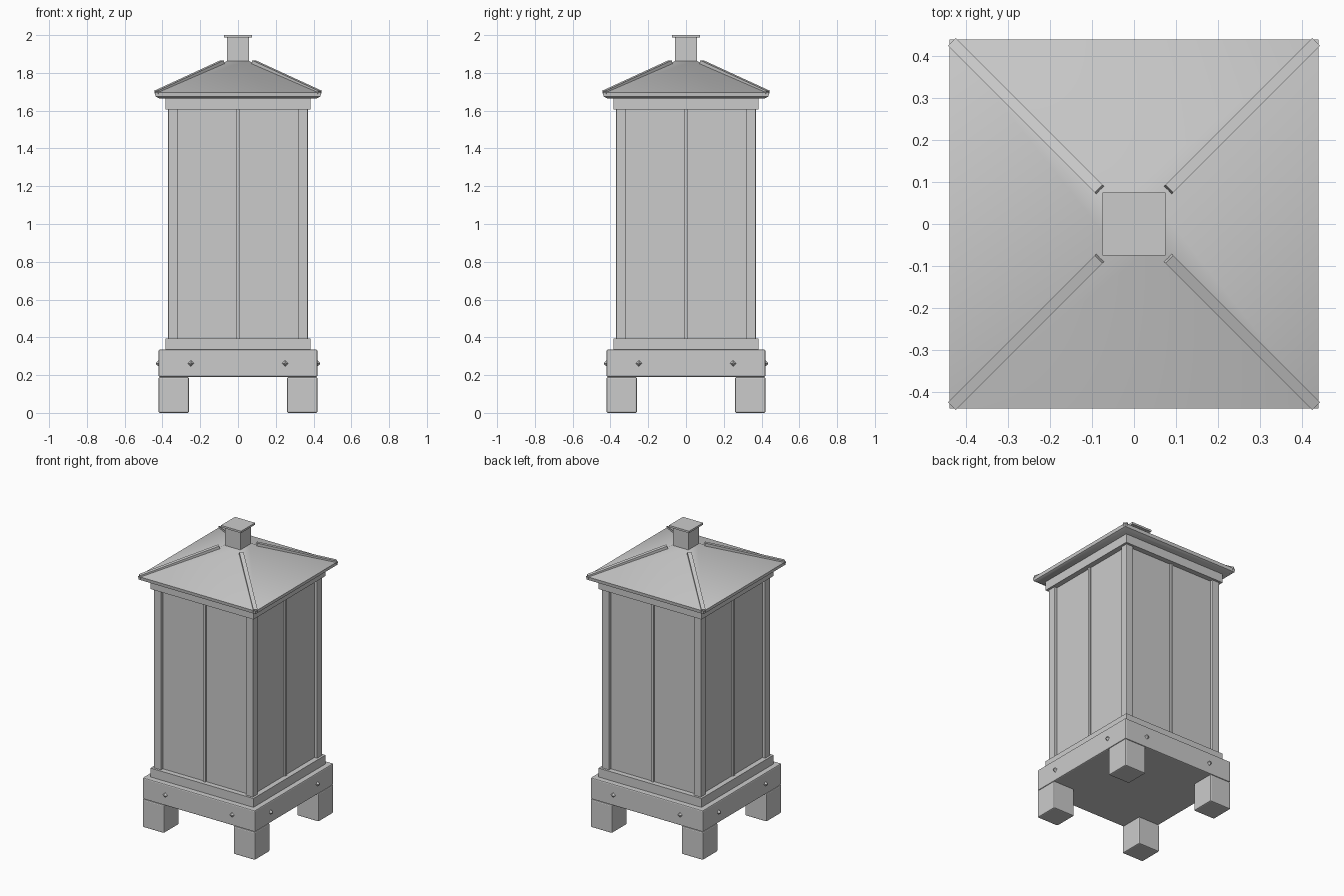
import bpy, bmesh, math
from mathutils import Vector, Matrix

if "Cube" in bpy.data.objects:
    bpy.data.objects.remove(bpy.data.objects["Cube"])


def finish(name, bm, bevel=0.0):
    bmesh.ops.recalc_face_normals(bm, faces=bm.faces[:])
    me = bpy.data.meshes.new(name)
    bm.to_mesh(me)
    bm.free()
    ob = bpy.data.objects.new(name, me)
    bpy.context.collection.objects.link(ob)
    if bevel:
        m = ob.modifiers.new("Bevel", 'BEVEL')
        m.width, m.segments = bevel, 2
    return ob


def box(name, lo, hi, bevel=0.0, turn=0):
    """Box between two corners, optionally turned about z by quarter turns."""
    lo, hi = Vector(lo), Vector(hi)
    size = hi - lo
    bm = bmesh.new()
    mat = Matrix.Rotation(turn * math.pi / 2, 4, 'Z') @ Matrix.Translation((lo + hi) / 2) \
        @ Matrix.Diagonal((size.x, size.y, size.z, 1))
    bmesh.ops.create_cube(bm, size=1, matrix=mat)
    return finish(name, bm, bevel)


def slab(name, half, z0, z1, bevel=0.0):
    return box(name, (-half, -half, z0), (half, half, z1), bevel)


def square_loft(name, profile):
    """Stack of square rings given as (half width, z), capped both ends."""
    bm = bmesh.new()
    rings = [[bm.verts.new((sx * h, sy * h, z)) for sx, sy in
              ((-1, -1), (1, -1), (1, 1), (-1, 1))] for h, z in profile]
    for a, b in zip(rings, rings[1:]):
        for i in range(4):
            j = (i + 1) % 4
            bm.faces.new((a[i], a[j], b[j], b[i]))
    bm.faces.new(rings[0])
    bm.faces.new(rings[-1])
    return finish(name, bm)


# Plinth, sill, glazed core and top rail
slab("base_plinth", 0.42, 0.19, 0.335, 0.007)
slab("lower_sill", 0.385, 0.33, 0.395)
slab("panel_core", 0.35, 0.39, 1.61)
slab("upper_rail", 0.385, 1.605, 1.668)

# Roof with thin eave, chimney and cap
roof = square_loft("roof", [(0.415, 1.664), (0.437, 1.675), (0.44, 1.697), (0.05, 1.866)])
roof.data.shade_smooth()
bpy.context.view_layer.objects.active = roof
roof.select_set(True)
bpy.ops.object.shade_smooth_by_angle(angle=math.radians(36))
roof.select_set(False)
slab("chimney", 0.058, 1.84, 1.987, 0.003)
slab("chimney_cap", 0.075, 1.987, 2.0)

for q in range(4):
    # Feet and corner posts
    box("foot", (0.26, 0.26, 0.0), (0.42, 0.42, 0.19), 0.007, q)
    box("corner_post", (0.317, 0.317, 0.39), (0.37, 0.37, 1.61), 0.004, q)
    # Centre strip on each panel
    box("panel_strip", (-0.008, -0.36, 0.39), (0.008, -0.345, 1.61), 0, q)

    # Faceted bolts on the plinth
    for x in (-0.25, 0.25):
        bm = bmesh.new()
        mat = Matrix.Rotation(q * math.pi / 2, 4, 'Z') @ Matrix.Translation((x, -0.424, 0.262)) \
            @ Matrix.Rotation(math.pi / 2, 4, 'X')
        bmesh.ops.create_cone(bm, cap_ends=True, segments=4, radius1=0.022,
                              radius2=0.004, depth=0.02, matrix=mat)
        finish("plinth_bolt", bm)

    # Hip bar along each roof corner
    a, b = Vector((0.082, 0.082, 1.855)), Vector((0.432, 0.432, 1.694))
    d = (b - a).normalized()
    side = Vector((-1, 1, 0)).normalized()
    up = d.cross(side)
    rot = Matrix((d, side, up)).transposed().to_4x4()
    mat = Matrix.Rotation(q * math.pi / 2, 4, 'Z') @ Matrix.Translation((a + b) / 2) @ rot \
        @ Matrix.Diagonal(((b - a).length, 0.026, 0.024, 1))
    bm = bmesh.new()
    bmesh.ops.create_cube(bm, size=1, matrix=mat)
    finish("roof_hip_bar", bm)
